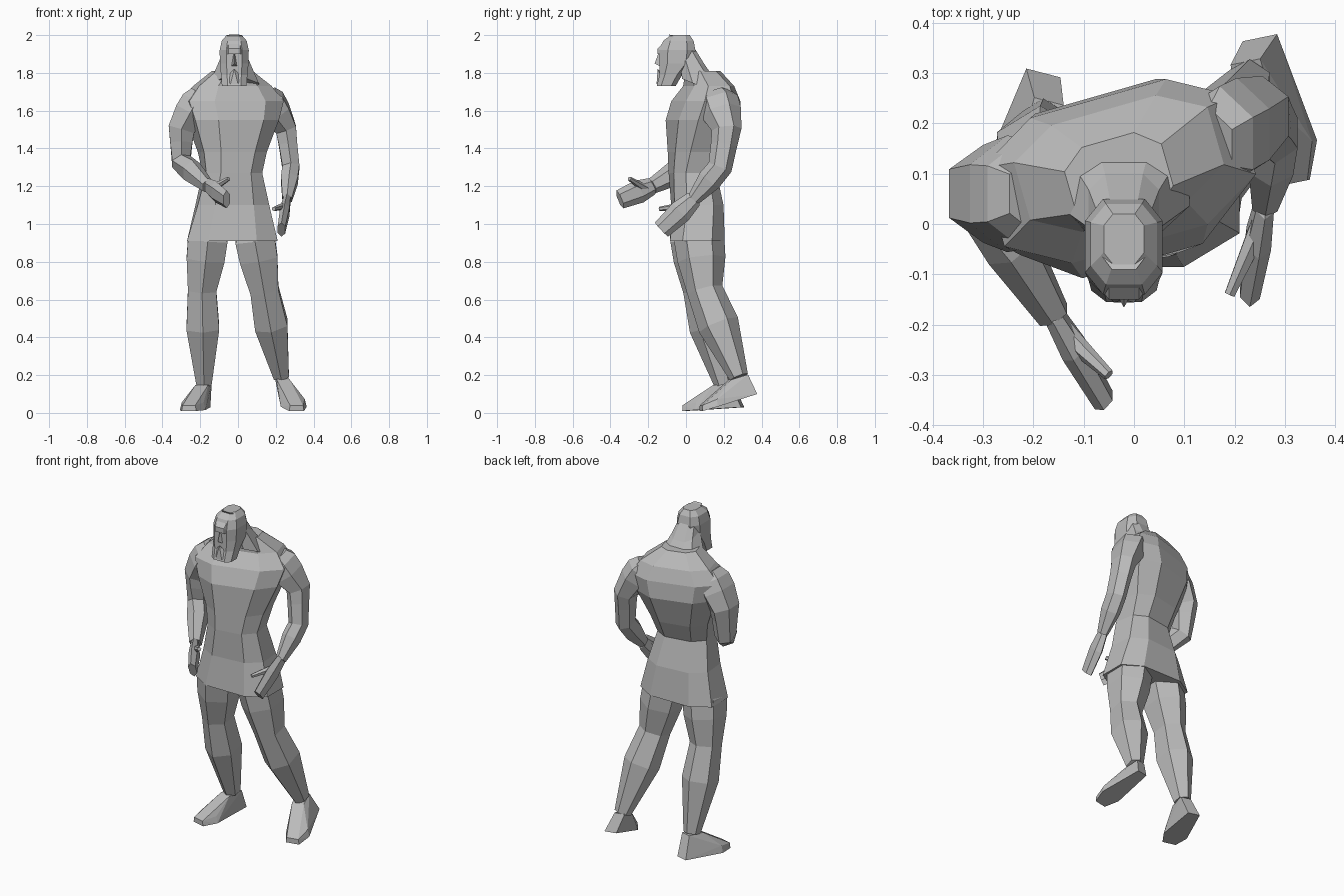
import bpy, bmesh, math
from mathutils import Vector, Matrix

old = bpy.data.objects.get("Cube")
if old:
    bpy.data.objects.remove(old)

UP = Vector((0, 0, 1))
SIDEWAYS = Vector((1, 0, 0))
HEAD_MIDDLE, BODY_MIDDLE = -.02, -.03

grey = bpy.data.materials.new("plain grey")
grey.use_nodes = True
colour = (.5, .5, .5, 1)
grey.diffuse_color = colour
grey.node_tree.nodes["Principled BSDF"].inputs["Base Color"].default_value = colour


def finish(name, bm):
    bmesh.ops.recalc_face_normals(bm, faces=bm.faces)
    mesh = bpy.data.meshes.new(name)
    bm.to_mesh(mesh)
    bm.free()
    mesh.materials.append(grey)
    obj = bpy.data.objects.new(name, mesh)
    bpy.context.collection.objects.link(obj)


def loft(name, rings):
    """Skin a list of vertex rings and cap both ends."""
    bm = bmesh.new()
    loops = [[bm.verts.new(point) for point in ring] for ring in rings]
    for low, high in zip(loops, loops[1:]):
        for i in range(len(low)):
            j = (i + 1) % len(low)
            bm.faces.new((low[i], low[j], high[j], high[i]))
    bm.faces.new(loops[0])
    bm.faces.new(loops[-1])
    finish(name, bm)


def hull(name, points):
    bm = bmesh.new()
    for point in points:
        bm.verts.new(point)
    bmesh.ops.convex_hull(bm, input=bm.verts[:])
    finish(name, bm)


def polygon(sides, width, depth, boxy=1):
    """Flat-fronted polygon of given half sizes; a boxy value under one squares it off."""
    def spread(value):
        fitted = abs(value) / math.cos(math.pi / sides)
        return math.copysign(fitted ** boxy, value)
    angles = [(i + .5) * math.tau / sides for i in range(sides)]
    return [(width * spread(math.cos(t)), depth * spread(math.sin(t))) for t in angles]


def stack(name, x, rows, twist=0, slope=0):
    """Level octagons given as height, y, half width, half depth; the yaw grows upwards."""
    rings = []
    bottom, top = rows[0][0], rows[-1][0]
    for height, y, width, depth in rows:
        yaw = twist * min(1, 1.5 * (height - bottom) / (top - bottom))
        turn = Matrix.Rotation(math.radians(yaw), 3, "Z")
        centre = Vector((x, y, height))
        rings.append([centre + turn @ Vector((u, v, v * slope))
                      for u, v in polygon(8, width, depth, .7)])
    loft(name, rings)


def limb(name, joints, widths, bellies, flatness):
    """Tapered limb with a rounded start and a muscle belly between each pair of joints."""
    joints = [Vector(joint) for joint in joints]
    start = (joints[0] - joints[1]).normalized() * widths[0]
    path = [(joints[0] + start * .6, widths[0] * .7)]
    for i, belly in enumerate(bellies):
        near, far = widths[i], widths[i + 1]
        path.append((joints[i], near))
        swell = (near + (far - near) * .4) * belly
        path.append((joints[i].lerp(joints[i + 1], .4), swell))
    path.append((joints[-1], widths[-1]))

    rings = []
    for i, (centre, width) in enumerate(path):
        before = path[max(i - 1, 0)][0]
        after = path[min(i + 1, len(path) - 1)][0]
        along = (after - before).normalized()
        side = (SIDEWAYS - along * SIDEWAYS.dot(along)).normalized()
        depth = along.cross(side)
        rings.append([centre + side * u + depth * v
                      for u, v in polygon(6, width, width * flatness)])
    loft(name, rings)


def hand(side, wrist, tip, thumb_tip):
    """Flat blunt palm with a pointed thumb."""
    wrist, tip = Vector(wrist), Vector(tip)
    limb(side + "_hand", [wrist, tip], [.018, .02], [1.3], 2.2)
    limb(side + "_thumb", [wrist.lerp(tip, .2), thumb_tip], [.02, .01], [1], 1)


def foot(side, heel, toe, ankle):
    """Wedge from heel to toe, broadest at the ball and highest around the ankle."""
    heel, toe, ankle = Vector(heel), Vector(toe), Vector(ankle)
    forward = (toe - heel).normalized()
    across = forward.cross(UP).normalized()
    ball = heel.lerp(toe, .75)
    outline = [(heel, .035), (heel.lerp(ankle, .4), .035),
               (ankle - forward * .045, .03), (ankle + forward * .05, .035),
               (ankle.lerp(toe, .4), .045), (ball, .07),
               (ball + UP * .04, .06), (toe, .04), (toe + UP * .03, .035)]
    hull(side + "_foot", [p + across * w * s for p, w in outline for s in (-1, 1)])


# Tunic and torso, turning towards the shoulders
stack("torso", BODY_MIDDLE, [
    (.91, .06, .24, .145),
    (1.1, .06, .19, .13),
    (1.27, .035, .15, .115),
    (1.38, .06, .17, .14),
    (1.55, .09, .23, .17),
    (1.65, .105, .26, .15),
    (1.73, .12, .2, .11),
    (1.81, .09, .1, .08),
], twist=16)

# Thick sloping neck
stack("neck", HEAD_MIDDLE, [
    (1.72, .1, .13, .12),
    (1.87, .03, .07, .07),
    (1.98, -.03, .045, .06),
], slope=-.4)

# Head with a square beard
stack("head", HEAD_MIDDLE, [
    (1.73, -.105, .065, .05),
    (1.79, -.08, .07, .06),
    (1.85, -.05, .076, .09),
    (1.92, -.045, .077, .095),
    (1.97, -.04, .066, .08),
    (2, -.03, .04, .05),
])


def face_part(name, half):
    """Symmetrical face piece from the points of one half."""
    hull(name, [(HEAD_MIDDLE + s * x, y, z) for s in (-1, 1) for x, y, z in half])


face_part("brow", [(.03, -.15, 1.93), (.03, -.15, 1.9), (.06, -.11, 1.9), (.03, -.12, 1.96)])
face_part("nose", [(0, -.14, 1.92), (0, -.166, 1.85), (.02, -.13, 1.83)])
face_part("moustache", [(0, -.15, 1.82), (.04, -.13, 1.78), (.02, -.156, 1.74), (0, -.1, 1.78)])

# Right arm bends forward across the body, left arm hangs
right_wrist, left_wrist = (-.16, -.18, 1.2), (.26, .04, 1.13)
limb("right_arm", [(-.22, .06, 1.65), (-.3, .06, 1.5), (-.3, .05, 1.33), right_wrist],
     [.08, .07, .05, .03], [1.1, .95, 1.2], 1.2)
hand("right", right_wrist, (-.06, -.35, 1.13), (-.05, -.3, 1.24))
limb("left_arm", [(.17, .17, 1.65), (.255, .215, 1.5), (.28, .18, 1.3), left_wrist],
     [.075, .055, .045, .025], [1.1, .95, 1.2], 1.25)
hand("left", left_wrist, (.23, -.13, .97), (.19, -.14, 1.08))

# Legs, the left one set back with its heel raised
leg_widths, leg_bellies = [.105, .075, .04], [1.08, 1.42]
right_ankle, left_ankle = (-.18, .2, .15), (.23, .28, .19)
limb("right_leg", [(-.16, .05, .92), (-.19, .08, .65), right_ankle],
     leg_widths, leg_bellies, 1.1)
limb("left_leg", [(.09, .07, .92), (.14, .1, .65), left_ankle],
     leg_widths, leg_bellies, 1.1)
foot("right", (-.18, .3, .03), (-.26, -.01, .01), right_ankle)
foot("left", (.25, .37, .1), (.31, .08, .01), left_ankle)
